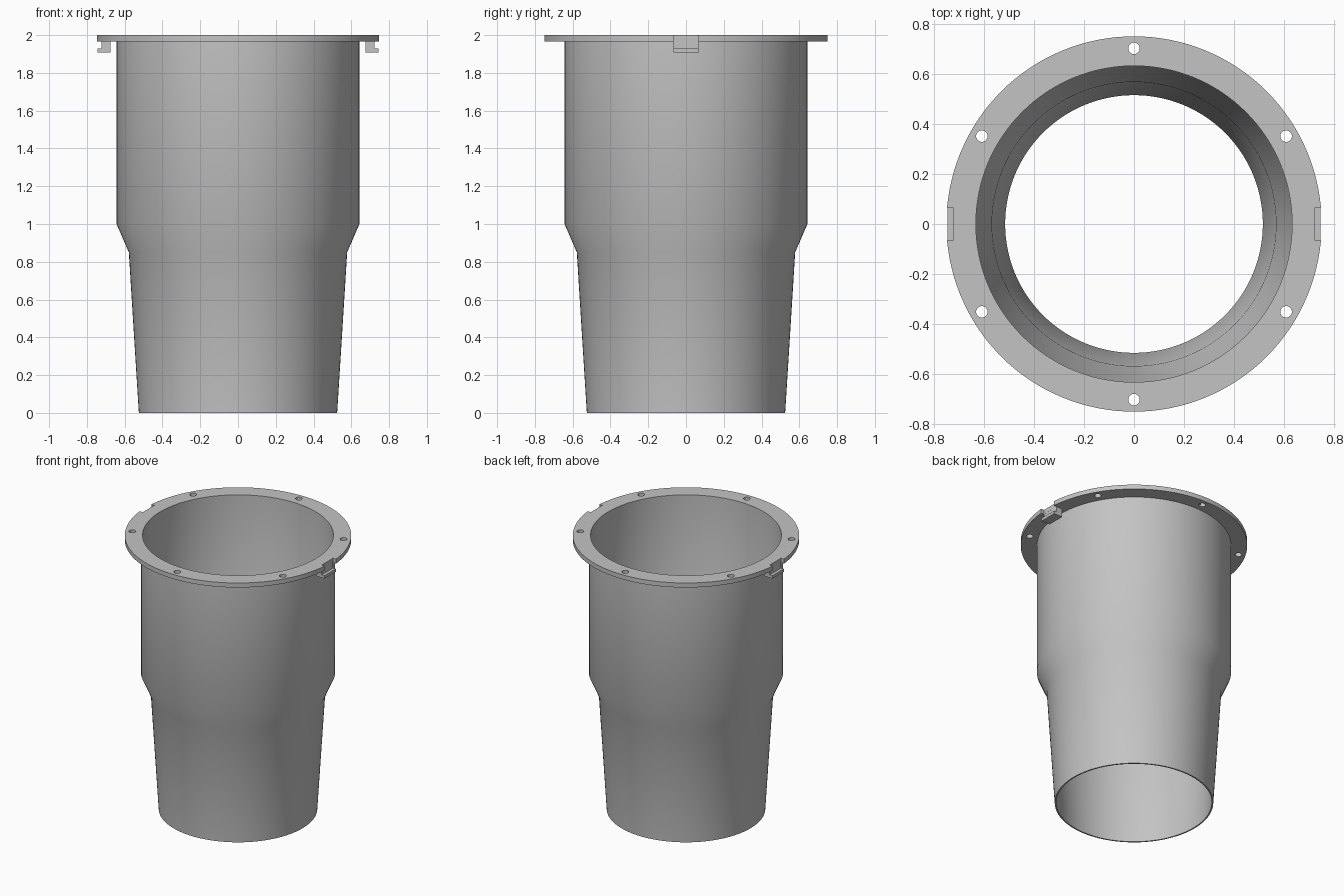
import bpy, bmesh, math
from mathutils import Matrix

cube = bpy.data.objects.get("Cube")
if cube:
    bpy.data.objects.remove(cube)

GREY = (0.55, 0.55, 0.55, 1)
grey = bpy.data.materials.new("plain_grey")
grey.use_nodes = True
grey.diffuse_color = GREY
grey.node_tree.nodes["Principled BSDF"].inputs["Base Color"].default_value = GREY


def add_object(name, bm):
    bmesh.ops.recalc_face_normals(bm, faces=bm.faces)
    mesh = bpy.data.meshes.new(name)
    bm.to_mesh(mesh)
    bm.free()
    mesh.materials.append(grey)
    obj = bpy.data.objects.new(name, mesh)
    bpy.context.collection.objects.link(obj)
    return obj


def revolve(name, profile, steps=128):
    """Turn a closed (radius, height) profile around the z axis."""
    bm = bmesh.new()
    rings = []
    for i in range(steps):
        a = math.tau * i / steps
        rings.append([bm.verts.new((r * math.cos(a), r * math.sin(a), z)) for r, z in profile])
    for i in range(steps):
        a, b = rings[i], rings[(i + 1) % steps]
        for j in range(len(profile)):
            k = (j + 1) % len(profile)
            bm.faces.new((a[j], b[j], b[k], a[k]))
    return add_object(name, bm)


def extrude_y(name, outline, half_width):
    """Extrude an (x, z) outline along y."""
    bm = bmesh.new()
    face = bm.faces.new([bm.verts.new((x, -half_width, z)) for x, z in outline])
    moved = bmesh.ops.extrude_face_region(bm, geom=[face])["geom"]
    bmesh.ops.translate(bm, vec=(0, 2 * half_width, 0),
                        verts=[v for v in moved if isinstance(v, bmesh.types.BMVert)])
    return add_object(name, bm)


# Thin-walled sleeve with a tapered lower half and a flat top flange
sleeve = revolve("flanged_sleeve", [
    (0.525, 0), (0.578, 0.85), (0.643, 1.0), (0.643, 1.967), (0.75, 1.967),
    (0.75, 2.0), (0.632, 2.0), (0.632, 1.0), (0.568, 0.85), (0.515, 0)])

# Screw holes around the flange
bm = bmesh.new()
for i in range(6):
    a = math.radians(30 + 60 * i)
    place = Matrix.Translation((0.702 * math.cos(a), 0.702 * math.sin(a), 1.98))
    bmesh.ops.create_cone(bm, cap_ends=True, segments=32, radius1=0.023,
                          radius2=0.023, depth=0.1, matrix=place)
cutters = [add_object("screw_hole_cutter", bm)]

# Side notches in the flange rim, each with a hooked clip below
NOTCH, CLIP = 0.066, 0.065
for side, label in ((1, "left"), (-1, "right")):
    cutters.append(extrude_y(label + "_notch_cutter", [
        (side * x, z) for x, z in ((0.723, 1.9), (0.8, 1.9), (0.8, 2.1), (0.723, 2.1))], NOTCH))
    extrude_y(label + "_clip", [(side * x, z) for x, z in (
        (0.675, 1.968), (0.675, 1.907), (0.745, 1.907), (0.745, 1.928),
        (0.7225, 1.928), (0.7225, 1.968))], CLIP)

# Cut the holes and notches, then discard the cutters
bpy.context.view_layer.objects.active = sleeve
for cutter in cutters:
    cutter.hide_render = True
    mod = sleeve.modifiers.new(cutter.name, "BOOLEAN")
    mod.operation = "DIFFERENCE"
    mod.solver = "EXACT"
    mod.object = cutter
    bpy.ops.object.modifier_apply(modifier=mod.name)
    bpy.data.objects.remove(cutter)

# Smooth walls with crisp rims
bpy.ops.object.select_all(action="DESELECT")
sleeve.select_set(True)
bpy.ops.object.shade_smooth_by_angle(angle=math.radians(30))
